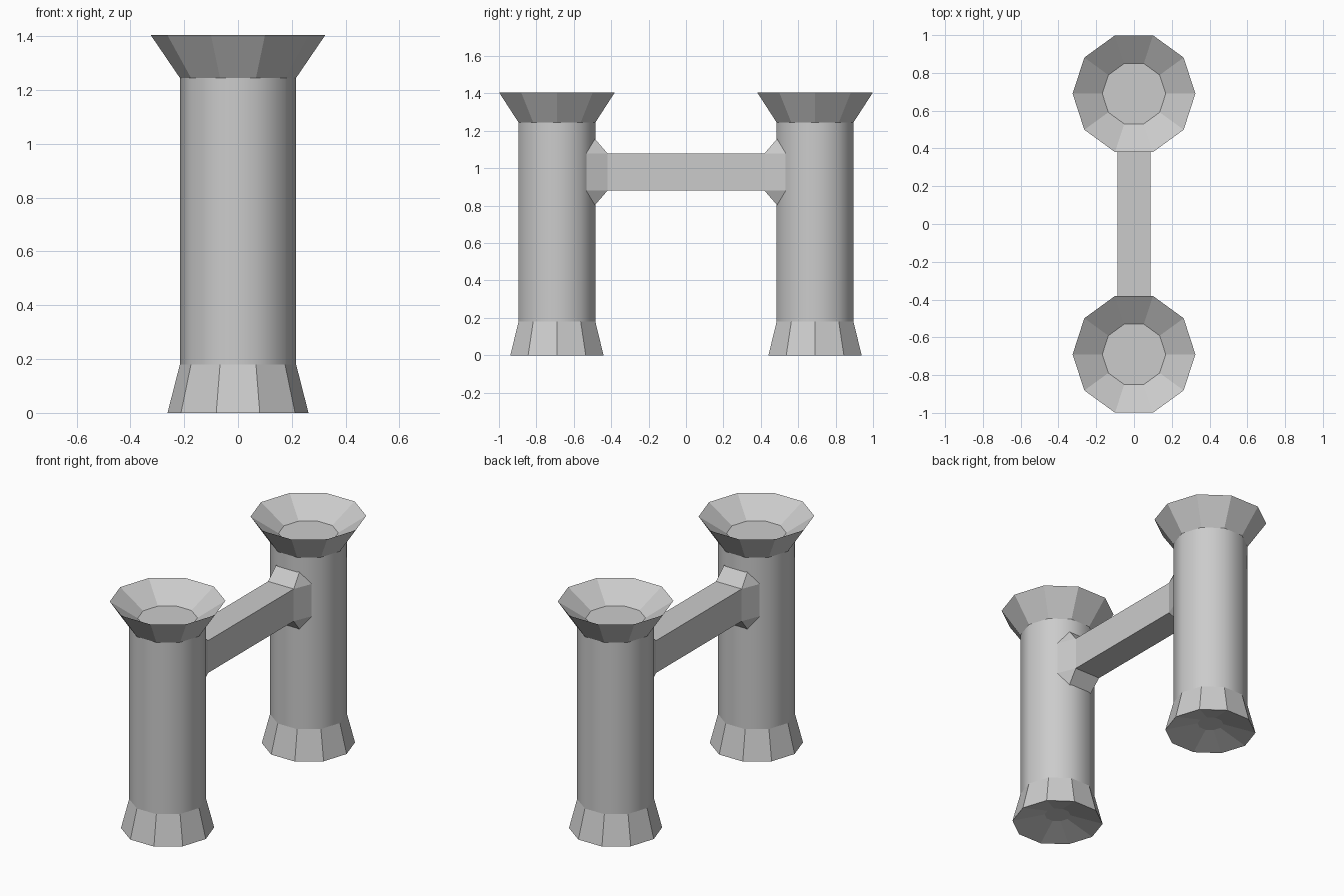
import bpy, bmesh
from math import cos, sin, tau

if "Cube" in bpy.data.objects:
    bpy.data.objects.remove(bpy.data.objects["Cube"])

SIDES = 10
# (radius, z) from underside recess, up the shaft, over the rim, into the bowl
PROFILE = [(0.075, 0.05), (0.262, 0.0), (0.216, 0.18), (0.216, 1.245),
           (0.325, 1.405), (0.168, 1.30)]
SHAFT = 2  # profile segment with smooth shading


def make_object(name, bm):
    bmesh.ops.recalc_face_normals(bm, faces=bm.faces[:])
    mesh = bpy.data.meshes.new(name)
    bm.to_mesh(mesh)
    bm.free()
    obj = bpy.data.objects.new(name, mesh)
    bpy.context.collection.objects.link(obj)
    return obj


def column(name, y):
    bm = bmesh.new()
    rings = [[bm.verts.new((r * cos(tau * i / SIDES), y + r * sin(tau * i / SIDES), z))
              for i in range(SIDES)] for r, z in PROFILE]
    for k, (a, b) in enumerate(zip(rings, rings[1:])):
        for i in range(SIDES):
            j = (i + 1) % SIDES
            bm.faces.new((a[i], a[j], b[j], b[i])).smooth = (k == SHAFT)
    bm.faces.new(rings[0])
    bm.faces.new(rings[-1])
    # keep the shaft ends crisp
    for e in bm.edges:
        e.smooth = all(f.smooth for f in e.link_faces)
    return make_object(name, bm)


def crossbar():
    bm = bmesh.new()
    zc, w, h = 0.98, 0.088, 0.10
    corners = [(-1, -1), (1, -1), (1, 1), (-1, 1)]
    bars = []
    for s in (-1, 1):
        bar = [bm.verts.new((a * w, s * 0.42, zc + b * h)) for a, b in corners]
        # flared end: one tab for each side of the bar
        tall = [bm.verts.new((a * 0.08, s * 0.487, zc + b * 0.177)) for a, b in corners]
        wide = [bm.verts.new((a * 0.133, s * 0.533, zc + b * h)) for a, b in corners]
        for i in range(4):
            j = (i + 1) % 4
            tab = tall if i % 2 == 0 else wide
            bm.faces.new((bar[i], bar[j], tab[j], tab[i]))
            bm.faces.new((bar[i], tall[i], wide[i]))
        bm.faces.new((tall[0], tall[1], wide[1], wide[0]))
        bm.faces.new((wide[0], wide[1], wide[2], wide[3]))
        bm.faces.new((wide[3], wide[2], tall[2], tall[3]))
        bars.append(bar)
    for i in range(4):
        j = (i + 1) % 4
        bm.faces.new((bars[0][i], bars[0][j], bars[1][j], bars[1][i]))
    return make_object("crossbar", bm)


column("front_column", -0.69)
column("back_column", 0.69)
crossbar()
